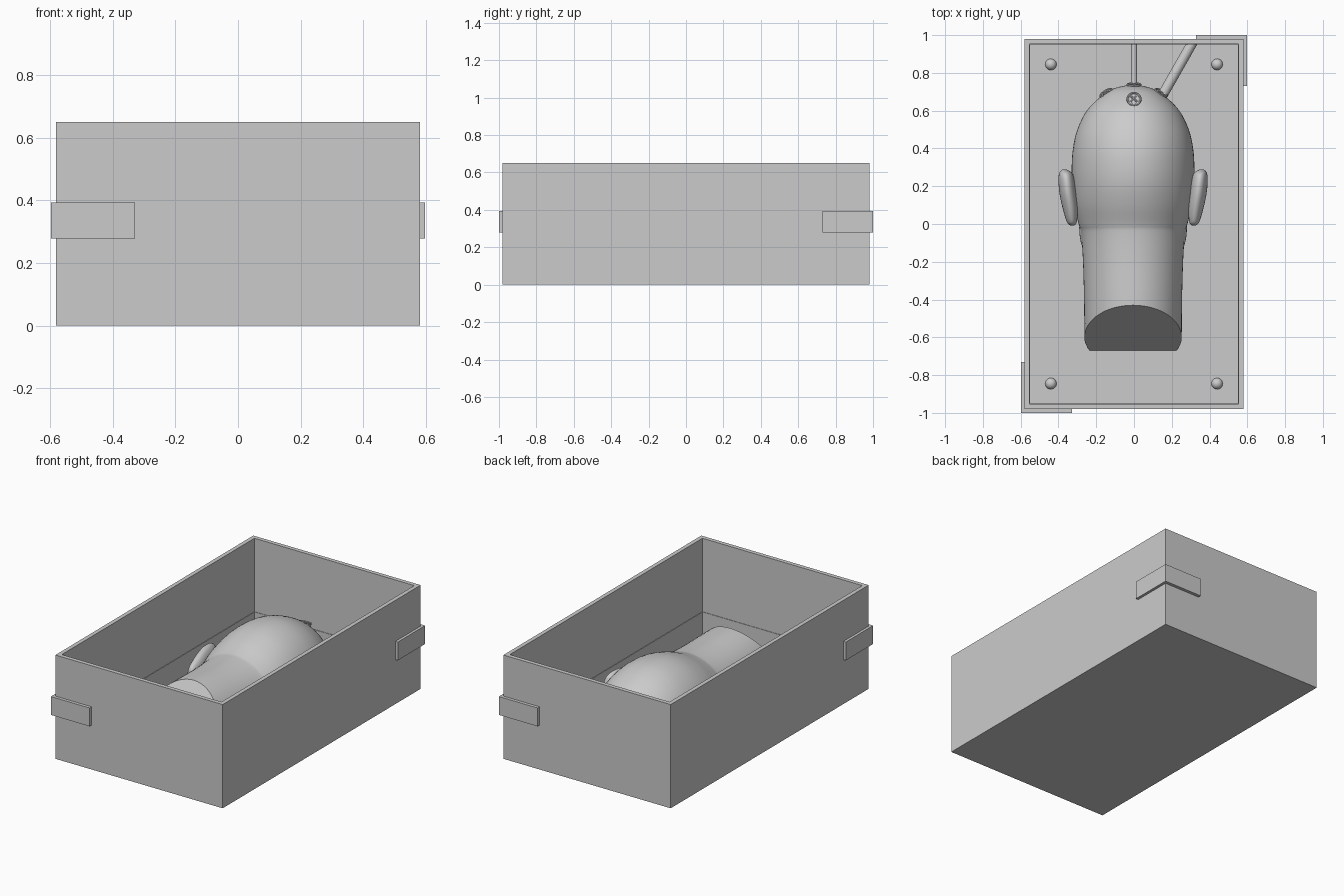
import bpy, bmesh, math
from mathutils import Vector

if "Cube" in bpy.data.objects:
    bpy.data.objects.remove(bpy.data.objects["Cube"], do_unlink=True)

grey = bpy.data.materials.new("plain_grey")
grey.use_nodes = True
grey.diffuse_color = (0.6, 0.6, 0.6, 1)
grey.node_tree.nodes["Principled BSDF"].inputs["Base Color"].default_value = (0.6, 0.6, 0.6, 1)

FLOOR = 0.036   # inside bottom of the box
MID = 0.15      # height of the head's widest line


def finish(bm, name, smooth=True):
    bmesh.ops.recalc_face_normals(bm, faces=bm.faces)
    mesh = bpy.data.meshes.new(name)
    bm.to_mesh(mesh)
    bm.free()
    mesh.materials.append(grey)
    obj = bpy.data.objects.new(name, mesh)
    bpy.context.collection.objects.link(obj)
    if smooth:
        bpy.ops.object.select_all(action='DESELECT')
        obj.select_set(True)
        bpy.context.view_layer.objects.active = obj
        bpy.ops.object.shade_smooth_by_angle(angle=math.radians(40))
    return obj


def spline(points, steps):
    """Catmull-Rom curve through tuples of any length."""
    pts = [Vector(p) for p in points]
    pts = [pts[0]] + pts + [pts[-1]]
    out = []
    for a, b, c, d in zip(pts, pts[1:], pts[2:], pts[3:]):
        for i in range(steps):
            t = i / steps
            out.append(0.5 * (2 * b + (c - a) * t + (2 * a - 5 * b + 4 * c - d) * t * t
                              + (3 * b - a - 3 * c + d) * t ** 3))
    return out + [pts[-1]]


def loft(stations, centre_z, low, steps=6, sides=64):
    """Skin ellipses along y; each station is (y, centre x, half width, height)."""
    bm = bmesh.new()
    rings = []
    for y, cx, w, h in spline(stations, steps):
        ring = []
        for k in range(sides):
            a = math.tau * k / sides
            s = math.sin(a)
            z = max(0.01, centre_z + s * (h if s > 0 else min(h, low)))
            ring.append(bm.verts.new((cx + w * math.cos(a), y, z)))
        rings.append(ring)
    for r, q in zip(rings, rings[1:]):
        for k in range(sides):
            n = (k + 1) % sides
            bm.faces.new((r[k], r[n], q[n], q[k]))
    bm.faces.new(rings[0])
    bm.faces.new(rings[-1])
    return bm


def rod(name, start, end, radius, sides=32):
    start, end = Vector(start), Vector(end)
    bm = bmesh.new()
    bmesh.ops.create_cone(bm, cap_ends=True, segments=sides, radius1=radius,
                          radius2=radius, depth=(end - start).length)
    bmesh.ops.rotate(bm, verts=bm.verts,
                     matrix=(end - start).to_track_quat('Z', 'Y').to_matrix())
    bmesh.ops.translate(bm, verts=bm.verts, vec=(start + end) / 2)
    return finish(bm, name)


def ball(name, centre, size):
    bm = bmesh.new()
    bmesh.ops.create_uvsphere(bm, u_segments=32, v_segments=20, radius=1)
    bmesh.ops.scale(bm, verts=bm.verts, vec=size)
    bmesh.ops.translate(bm, verts=bm.verts, vec=centre)
    return finish(bm, name)


# Deep open box with a slight ledge around the inside of its walls
bm = bmesh.new()
bmesh.ops.create_cube(bm, size=1)
bmesh.ops.scale(bm, verts=bm.verts, vec=(1.16, 1.96, 0.65))
bmesh.ops.translate(bm, verts=bm.verts, vec=(0, 0, 0.325))
face = max(bm.faces, key=lambda f: f.calc_center_median().z)
height = 0.65
for margin, depth in ((0.026, 0.19), (0.003, FLOOR)):
    bm.normal_update()
    bmesh.ops.inset_region(bm, faces=[face], thickness=margin, use_even_offset=True)
    face = bmesh.ops.extrude_discrete_faces(bm, faces=[face])["faces"][0]
    bmesh.ops.translate(bm, verts=face.verts[:], vec=(0, 0, depth - height))
    height = depth
finish(bm, "mould_box", smooth=False)

# Corner brackets on two opposite corners
for name, s in (("front_bracket", 1), ("back_bracket", -1)):
    bm = bmesh.new()
    outline = [(-.597, -1), (-.328, -1), (-.328, -.98), (-.58, -.98), (-.58, -.73), (-.597, -.73)]
    face = bm.faces.new([bm.verts.new((s * x, s * y, 0.278)) for x, y in outline])
    ext = bmesh.ops.extrude_face_region(bm, geom=[face])
    up = [g for g in ext["geom"] if isinstance(g, bmesh.types.BMVert)]
    bmesh.ops.translate(bm, verts=up, vec=(0, 0, 0.115))
    finish(bm, name, smooth=False)

# Registration knobs in the floor corners
for x in (-0.44, 0.44):
    for y in (-0.845, 0.845):
        ball("registration_knob", (x, y, FLOOR), (0.03, 0.03, 0.03))

# Head lying face down, with the neck cut off at a slant
CX = -0.005
profile = [(-.75, .257, .286), (-.43, .259, .286), (-.2, .265, .28), (-.05, .275, .283),
           (0, .288, .293), (.1, .312, .332), (.2, .323, .36), (.3, .325, .369),
           (.4, .318, .36), (.5, .295, .328), (.6, .245, .27), (.68, .165, .18),
           (.72, .095, .105), (.738, .01, .012)]
bm = loft([(y, CX, w, h) for y, w, h in profile], MID, 0.25)
cut = bmesh.ops.bisect_plane(bm, geom=bm.verts[:] + bm.edges[:] + bm.faces[:],
                             plane_co=(0, -0.67, FLOOR), plane_no=(0, -0.4, 0.24),
                             clear_outer=True)
rim = [g for g in cut["geom_cut"] if isinstance(g, bmesh.types.BMEdge)]
bmesh.ops.edgeloop_fill(bm, edges=rim)
finish(bm, "head")

# Ears and jaw corners on both sides
ear = [(-.008, .322, .01, .02), (.01, .324, .026, .05), (.08, .332, .04, .08),
       (.16, .344, .045, .1), (.23, .352, .043, .1), (.27, .357, .034, .08),
       (.288, .363, .012, .03)]
for side, s in (("left", 1), ("right", -1)):
    bm = loft([(y, CX + s * x, w, h) for y, x, w, h in ear], 0.22, 0.1, sides=32)
    finish(bm, side + "_ear")
    ball(side + "_jaw", (CX + s * 0.24, -0.02, 0.12), (0.045, 0.13, 0.09))

# Sockets around the crown: a disc, a raised rim and a crossed slot
sockets = [((-.145, .69, .18), (-.5, .8, .3)), ((0, .732, .18), (0, 1, .2)),
           ((.14, .69, .18), (.5, .8, .3)), ((0, .66, .375), (0, .3, .95))]
for place, direction in sockets:
    p, n = Vector(place), Vector(direction).normalized()
    rod("socket_disc", p - n * 0.05, p + n * 0.006, 0.038)
    bpy.ops.mesh.primitive_torus_add(major_radius=0.034, minor_radius=0.006,
                                     major_segments=32, minor_segments=8,
                                     location=p + n * 0.006,
                                     rotation=n.to_track_quat('Z', 'Y').to_euler())
    ring = bpy.context.object
    ring.name = "socket_rim"
    ring.data.materials.append(grey)
    bpy.ops.object.shade_smooth_by_angle()
    u = n.orthogonal().normalized() * 0.022
    for arm in (u, n.cross(u)):
        c = p + n * 0.006
        rod("socket_cross", c - arm, c + arm, 0.006, 8)

# Pipes from the crown to the back wall
rod("narrow_pipe", (0, 0.72, 0.15), (0, 0.965, 0.15), 0.016)
rod("wide_pipe", (0.15, 0.68, 0.15), (0.312, 0.965, 0.15), 0.027)
